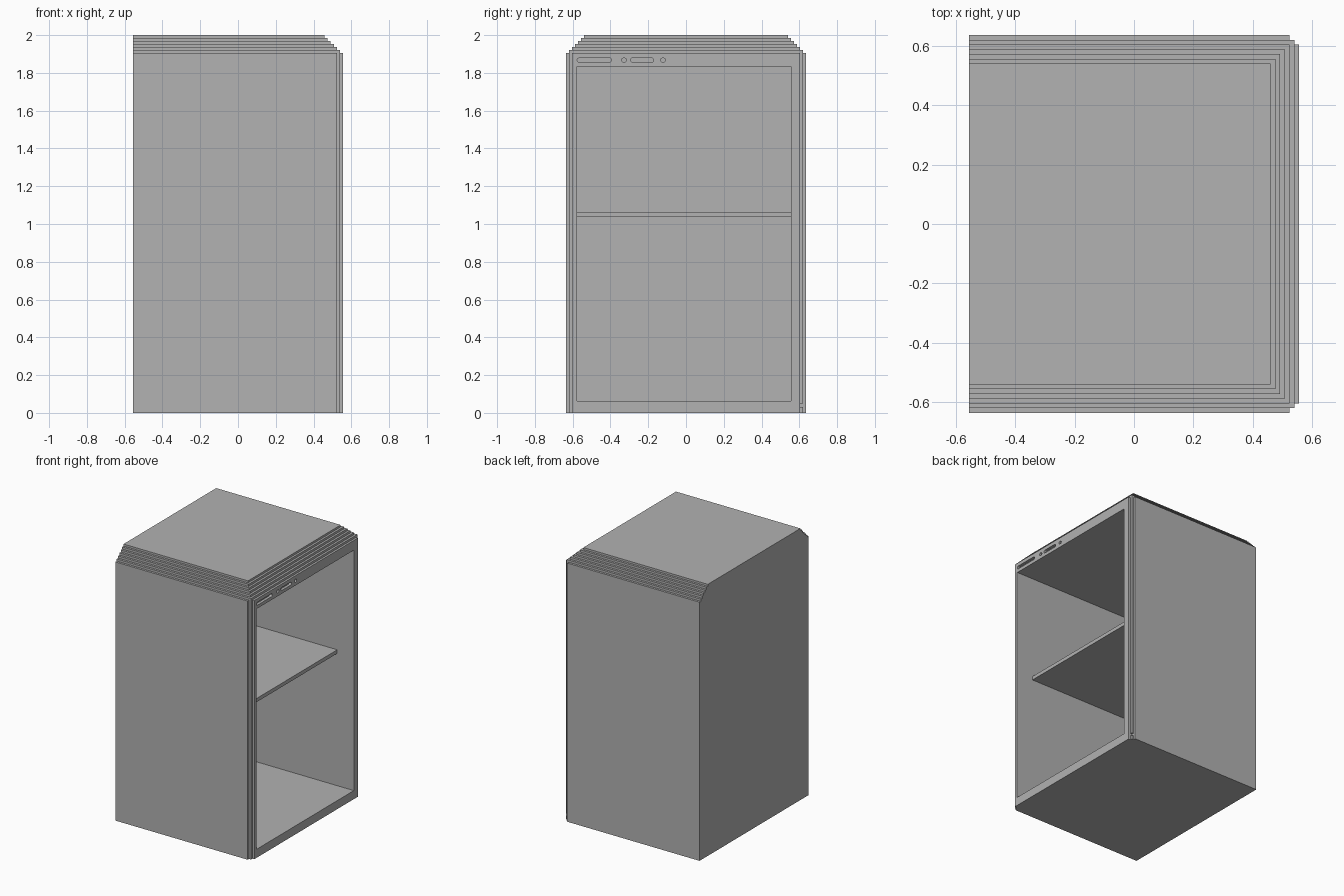
import bpy, bmesh, math
from mathutils import Vector

if "Cube" in bpy.data.objects:
    bpy.data.objects.remove(bpy.data.objects["Cube"], do_unlink=True)

grey = bpy.data.materials.new("plain grey")
grey.use_nodes = True
colour = (0.445, 0.445, 0.445, 1)
grey.diffuse_color = colour
grey.node_tree.nodes["Principled BSDF"].inputs["Base Color"].default_value = colour

STEP = 0.016
X, Y, RIM = 0.555, 0.635, 1.905


def finish(bm, name):
    bmesh.ops.recalc_face_normals(bm, faces=bm.faces)
    mesh = bpy.data.meshes.new(name)
    bm.to_mesh(mesh)
    bm.free()
    mesh.materials.append(grey)
    obj = bpy.data.objects.new(name, mesh)
    bpy.context.collection.objects.link(obj)
    return obj


def prism(name, outline, offset):
    """Extrude a closed outline of 3D points along an offset."""
    bm = bmesh.new()
    face = bm.faces.new([bm.verts.new(p) for p in outline])
    new = bmesh.ops.extrude_face_region(bm, geom=[face], use_keep_orig=True)["geom"]
    bmesh.ops.translate(bm, vec=Vector(offset),
                        verts=[v for v in new if isinstance(v, bmesh.types.BMVert)])
    return finish(bm, name)


def box(name, x0, x1, y0, y1, z0, z1):
    return prism(name, [(x0, y0, z0), (x1, y0, z0), (x1, y1, z0), (x0, y1, z0)],
                 (0, 0, z1 - z0))


def cut(target, cutter):
    cutter.hide_render = True
    mod = target.modifiers.new("cut", 'BOOLEAN')
    mod.operation, mod.solver, mod.object = 'DIFFERENCE', 'EXACT', cutter
    with bpy.context.temp_override(object=target, active_object=target):
        bpy.ops.object.modifier_apply(modifier=mod.name)
    bpy.data.objects.remove(cutter, do_unlink=True)


# Cabinet body with stepped corners beside the opening
half = [(-X, Y)]
for i in range(3):
    x = X - (2 - i) * STEP
    y = Y - i * STEP
    if i:
        half.append((x - STEP, y))
    half.append((x, y))
outline = half + [(x, -y) for x, y in reversed(half)]
body = prism("cabinet_body", [(x, y, 0) for x, y in outline], (0, 0, RIM))

# Interior
cut(body, box("interior_cutter", -0.5, 0.7, -0.577, 0.555, 0.063, 1.833))

# Slots and round holes above the opening: centre y, half length of straight part
for centre, reach in ((-0.485, 0.08), (-0.328, 0.001), (-0.232, 0.05), (-0.122, 0.001)):
    pts = []
    for k in range(24):
        a = 2 * math.pi * (k + 0.5) / 24
        side = reach if math.cos(a) > 0 else -reach
        pts.append((X - 0.02, centre + side + 0.011 * math.cos(a), 1.868 + 0.011 * math.sin(a)))
    cut(body, prism("slot_cutter", pts, (0.1, 0, 0)))

# Small notch low on the rear corner step
cut(body, box("notch_cutter", X - 2 * STEP, 0.6, Y - 2 * STEP, 0.7, 0.03, 0.05))

# Stepped top, narrowing on three sides
bm = bmesh.new()
loops = []
for i in range(1, 7):
    x, y = X - i * STEP, Y - i * STEP
    for z in (RIM + (i - 1) * STEP, RIM + i * STEP if i < 6 else 2.0):
        loops.append([bm.verts.new(p) for p in
                      ((-X, -y, z), (x, -y, z), (x, y, z), (-X, y, z))])
for low, high in zip(loops, loops[1:]):
    for k in range(3):
        bm.faces.new((low[k], low[k + 1], high[k + 1], high[k]))
bm.faces.new(loops[-1])
bm.faces.new([l[0] for l in loops] + [l[3] for l in reversed(loops)])
finish(bm, "stepped_top")

# Recessed shelf
box("shelf", -0.505, 0.42, -0.58, 0.56, 1.037, 1.064)
